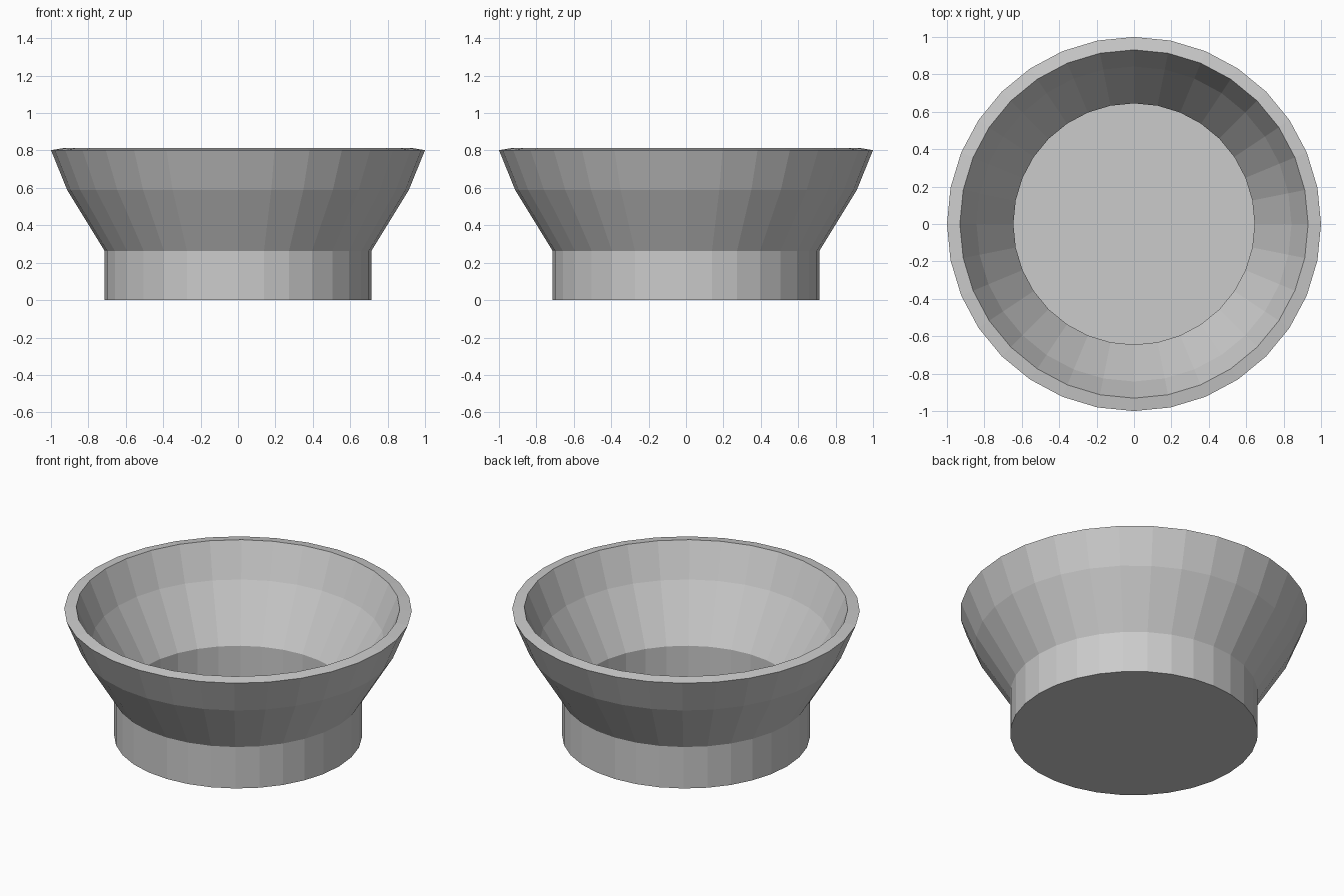
import bpy, bmesh, math

if "Cube" in bpy.data.objects:
    bpy.data.objects.remove(bpy.data.objects["Cube"])

SIDES = 32


def lathe(name, profile):
    """Revolve (radius, z) points round the z axis and cap both ends."""
    bm = bmesh.new()
    rings = []
    for r, z in profile:
        rings.append([bm.verts.new((r * math.cos(2 * math.pi * i / SIDES),
                                    r * math.sin(2 * math.pi * i / SIDES), z))
                      for i in range(SIDES)])
    for a, b in zip(rings, rings[1:]):
        for i in range(SIDES):
            j = (i + 1) % SIDES
            bm.faces.new((a[i], a[j], b[j], b[i]))
    bm.faces.new(list(reversed(rings[0])))
    bm.faces.new(rings[-1])
    bmesh.ops.recalc_face_normals(bm, faces=bm.faces)
    mesh = bpy.data.meshes.new(name)
    bm.to_mesh(mesh)
    bm.free()
    obj = bpy.data.objects.new(name, mesh)
    bpy.context.collection.objects.link(obj)
    return obj


# Footed bowl: outer wall going up, over the rim, then down to the inner floor
lathe("bowl", [
    (0.713, 0.0), (0.713, 0.263), (0.913, 0.588), (1.0, 0.802),
    (0.931, 0.813), (0.842, 0.602), (0.645, 0.273), (0.645, 0.067),
])
